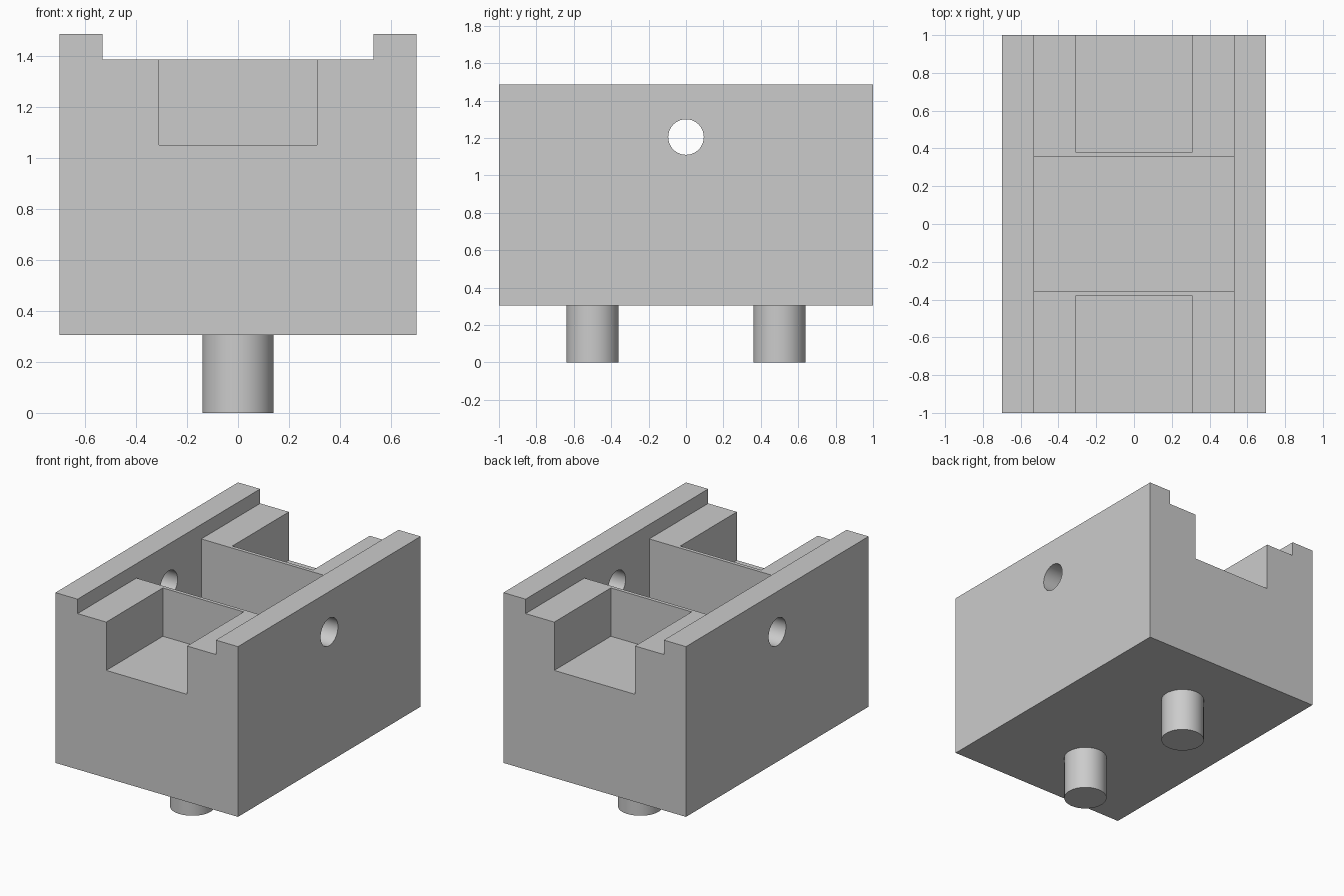
import bpy
import math

default = bpy.data.objects.get("Cube")
if default:
    bpy.data.objects.remove(default, do_unlink=True)

grey = bpy.data.materials.new("light grey")
grey.use_nodes = True
grey.diffuse_color = (0.6, 0.6, 0.6, 1)
grey.node_tree.nodes["Principled BSDF"].inputs["Base Color"].default_value = (0.6, 0.6, 0.6, 1)


def finish(obj, name):
    obj.name = name
    obj.data.materials.append(grey)
    return obj


def box(name, x, y, z):
    """Box from (min, max) pairs."""
    spans = (x, y, z)
    bpy.ops.mesh.primitive_cube_add(size=1, location=[(a + b) / 2 for a, b in spans])
    obj = bpy.context.object
    obj.scale = [b - a for a, b in spans]
    bpy.ops.object.transform_apply(location=True, rotation=True, scale=True)
    return finish(obj, name)


def cylinder(name, radius, depth, location, rotation=(0, 0, 0)):
    bpy.ops.mesh.primitive_cylinder_add(vertices=64, radius=radius, depth=depth,
                                        location=location, rotation=rotation)
    return finish(bpy.context.object, name)


def smooth(obj):
    bpy.ops.object.select_all(action='DESELECT')
    obj.select_set(True)
    bpy.context.view_layer.objects.active = obj
    bpy.ops.object.shade_smooth_by_angle(angle=math.radians(30))


def cut(target, cutter):
    cutter.hide_render = True
    mod = target.modifiers.new(cutter.name, 'BOOLEAN')
    mod.operation = 'DIFFERENCE'
    mod.solver = 'EXACT'
    mod.object = cutter
    bpy.ops.object.select_all(action='DESELECT')
    target.select_set(True)
    bpy.context.view_layer.objects.active = target
    bpy.ops.object.modifier_apply(modifier=mod.name)
    bpy.data.objects.remove(cutter, do_unlink=True)


base, top, over = 0.305, 1.485, 1.7
channel_half = 0.53

# Block with a shallow lengthwise channel and a deep central pocket
body = box("block_body", (-0.7, 0.7), (-1, 1), (base, top))
cut(body, box("channel_cutter", (-channel_half, channel_half), (-1.2, 1.2), (1.385, over)))
cut(body, box("pocket_cutter", (-channel_half, channel_half), (-0.355, 0.355), (0.85, over)))

# Open slots at both ends, leaving thin walls beside the pocket
for y in ((-1.2, -0.38), (0.38, 1.2)):
    cut(body, box("slot_cutter", (-0.31, 0.31), y, (1.05, over)))

# Axle hole through both side walls
cut(body, cylinder("axle_hole_cutter", 0.095, 2, (0, 0, 1.205), (0, math.pi / 2, 0)))
smooth(body)

# Locating pegs underneath
for name, y in (("front_peg", -0.5), ("back_peg", 0.5)):
    smooth(cylinder(name, 0.14, base, (0, y, base / 2)))
